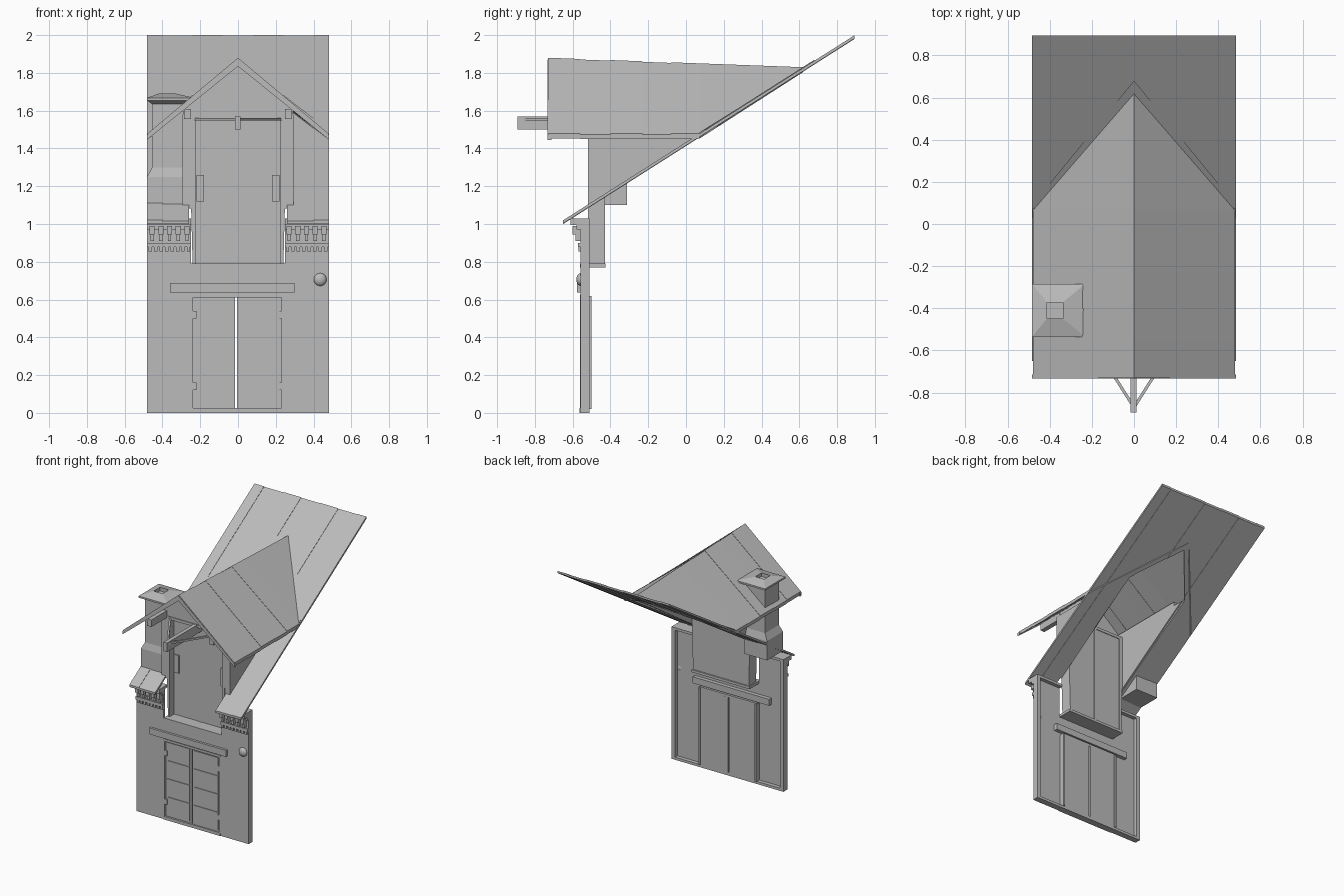
import bpy, bmesh
from mathutils import Vector

cube = bpy.data.objects.get("Cube")
if cube:
    bpy.data.objects.remove(cube)

grey = bpy.data.materials.new("plain_grey")
grey.use_nodes = True
grey.diffuse_color = (0.5, 0.5, 0.5, 1)
grey.node_tree.nodes["Principled BSDF"].inputs["Base Color"].default_value = (0.5, 0.5, 0.5, 1)


def finish(name, bm):
    bmesh.ops.recalc_face_normals(bm, faces=bm.faces)
    mesh = bpy.data.meshes.new(name)
    bm.to_mesh(mesh)
    bm.free()
    mesh.materials.append(grey)
    ob = bpy.data.objects.new(name, mesh)
    bpy.context.collection.objects.link(ob)
    return ob


def loft(name, rings):
    """Skin a list of point rings and cap both ends."""
    bm = bmesh.new()
    rows = [[bm.verts.new(p) for p in ring] for ring in rings]
    for a, b in zip(rows, rows[1:]):
        for i in range(len(a)):
            j = (i + 1) % len(a)
            bm.faces.new((a[i], a[j], b[j], b[i]))
    bm.faces.new(rows[0])
    bm.faces.new(rows[-1])
    return finish(name, bm)


def prism(name, pts, vec):
    return loft(name, [pts, [Vector(p) + Vector(vec) for p in pts]])


def box(name, x0, x1, y0, y1, z0, z1):
    return prism(name, [(x0, y0, z0), (x1, y0, z0), (x1, y1, z0), (x0, y1, z0)],
                 (0, 0, z1 - z0))


def beam(name, a, b, w):
    """Square bar lying level between two points."""
    a, b = Vector(a), Vector(b)
    side = (b - a).cross((0, 0, 1)).normalized() * w
    up = Vector((0, 0, w))
    return prism(name, [a + side + up, a - side + up, a - side - up, a + side - up], b - a)


W = 0.483                      # half width
EAVE_Y, EAVE_Z, BACK_Y, SLOPE = -0.65, 1.02, 0.893, 0.635


def roof_z(y):
    return EAVE_Z + (y - EAVE_Y) * SLOPE


def roof_y(z):
    return EAVE_Y + (z - EAVE_Z) / SLOPE


# Facade wall: thin sheet with a doorway and a loading-door notch, plus rear rims
half = [(0.24, 0), (W, 0), (W, 1.03), (0.25, 1.03), (0.25, 0.77)]
outline = [(0.24, 0.62)] + half
outline += [(-x, z) for x, z in reversed(outline)]
prism("facade_wall", [(x, -0.558, z) for x, z in outline], (0, 0.018, 0))
for s in (-1, 1):
    box("wall_side_rim", *sorted((s * W, s * (W - 0.03))), -0.545, -0.51, 0, 1.03)
    box("wall_top_rim", *sorted((s * W, s * 0.25)), -0.545, -0.51, 1.01, 1.03)
box("wall_bottom_rim", -W, W, -0.545, -0.51, 0, 0.02)

# Street doors with frame, planks and lintel
for x0, x1, off in ((-0.24, -0.015, 0), (-0.005, 0.235, 0.006)):
    box("lower_door_leaf", x0, x1, -0.548 - off, -0.51, 0.025, 0.61)
    for i in range(4):
        z = 0.04 + i * 0.142
        box("lower_door_plank", x0 + 0.015, x1 - 0.015, -0.553 - off, -0.54, z, z + 0.137)
    for z in (0.12, 0.5):
        xh = x0 if x0 < -0.1 else x1 - 0.02
        box("lower_hinge", xh, xh + 0.02, -0.562, -0.54, z, z + 0.04)
for x in (-0.255, 0.23):
    box("lower_door_jamb", x, x + 0.016, -0.562, -0.50, 0.02, 0.62)
box("lower_door_head", -0.25, 0.24, -0.562, -0.51, 0.61, 0.628)
box("threshold", -0.25, 0.24, -0.563, -0.51, 0, 0.025)
box("door_lintel", -0.36, 0.3, -0.576, -0.51, 0.638, 0.688)

# Round wall boss
bm = bmesh.new()
bmesh.ops.create_uvsphere(bm, u_segments=16, v_segments=10, radius=0.034)
bmesh.ops.scale(bm, vec=(1, 0.65, 1), verts=bm.verts)
bmesh.ops.translate(bm, vec=(0.435, -0.558, 0.706), verts=bm.verts)
boss = finish("wall_boss", bm)
for p in boss.data.polygons:
    p.use_smooth = True

# Cornice: stepped ledge, brackets and dentils on either side of the notch
for s in (-1, 1):
    def side_box(name, a, b, y0, z0, z1):
        box(name, *sorted((s * a, s * b)), y0, -0.55, z0, z1)
    side_box("cornice_ledge", 0.25, W, -0.612, 0.995, 1.03)
    side_box("cornice_band", 0.25, W, -0.58, 0.972, 0.995)
    side_box("cornice_lower_band", 0.25, W, -0.572, 0.877, 0.9)
    for i in range(5):
        x = 0.257 + i * 0.046
        side_box("cornice_bracket", x, x + 0.027, -0.6, 0.945, 0.99)
        side_box("cornice_bracket_foot", x + 0.005, x + 0.022, -0.585, 0.91, 0.945)
    for i in range(8):
        x = 0.253 + i * 0.029
        side_box("cornice_dentil", x, x + 0.018, -0.57, 0.855, 0.88)

# Main roof planks, open below the dormer
HOLE = 0.26
xs = [-W, -0.4, -HOLE, -0.24, -0.08, 0, 0.08, 0.24, HOLE, 0.4, W]
lifts = (0, 1, 1, 0, 1, 1, 0, 1, 1, 0)
for x0, x1, lift in zip(xs, xs[1:], lifts):
    inside = max(abs(x0), abs(x1)) <= HOLE
    pts = []
    for x, y in ((x0, EAVE_Y), (x1, EAVE_Y), (x1, BACK_Y), (x0, BACK_Y)):
        if inside and y == EAVE_Y:
            y = 0.56 - 1.15 * abs(x)
        pts.append((x, y, roof_z(y) - 0.003 * lift))
    prism("main_roof_plank", pts, (0, 0, -0.017))

# Dormer gable roof: planks across the slope, ending on the main roof
FRONT = -0.73


def ridge_z(y):
    return 1.88 - 0.037 * (y - FRONT)


EAVE = 1.478
ys = [FRONT, -0.56, -0.4, -0.23, -0.08, roof_y(EAVE)]
for s in (-1, 1):
    for i, (y0, y1) in enumerate(zip(ys, ys[1:])):
        d = 0.003 * (i % 2)
        prism("dormer_roof_plank",
              [(0, y0, ridge_z(y0) - d), (s * 0.48, y0, EAVE - d),
               (s * 0.48, y1, EAVE - d), (0, y1, ridge_z(y1) - d)], (0, 0, -0.026))
    y1 = ys[-1]
    prism("dormer_roof_valley",
          [(0, y1, ridge_z(y1)), (s * 0.48, y1, EAVE), (0, 0.62, ridge_z(0.62))],
          (0, 0, -0.026))
    # Valley flashing lying on the main roof
    prism("valley_flashing",
          [(s * x, y, roof_z(y) + 0.005) for x, y in
           ((0, 0.68), (0.475, 0.1), (0.475, 0.03), (0, 0.6))], (0, 0, -0.008))
    # Bargeboard at the gable edge
    prism("bargeboard",
          [(0, FRONT - 0.003, 1.872), (s * W, FRONT - 0.003, 1.47),
           (s * W, FRONT - 0.003, 1.445), (0, FRONT - 0.003, 1.835)], (0, 0.02, 0))
    # Purlin under each slope
    box("purlin", *sorted((s * 0.25, s * 0.287)), -0.71, 0.15, 1.555, 1.61)
    # Dormer cheek running back to the main roof
    prism("dormer_cheek",
          [(s * 0.25, y, z) for y, z in
           ((-0.52, roof_z(-0.52) - 0.02), (-0.52, 1.58),
            (roof_y(1.58), 1.58))], (s * 0.045, 0, 0))
    # Lower jamb beside the loading door, flaring upwards
    prism("loading_door_jamb",
          [(s * 0.225, -0.52, 0.78), (s * 0.24, -0.52, 0.78), (s * 0.25, -0.52, 1.15),
           (s * 0.295, -0.52, 1.5), (s * 0.295, -0.52, 1.57), (s * 0.225, -0.52, 1.57)],
          (0, 0.09, 0))
    # Loading door leaf, rail and hinge plate
    box("loading_door_leaf", *sorted((s * 0.004, s * 0.228)), -0.465, -0.435, 0.79, 1.565)
    box("loading_hinge", *sorted((s * 0.18, s * 0.22)), -0.474, -0.46, 1.12, 1.26)
    # Hoist brace
    beam("hoist_brace", (0, -0.87, 1.555), (s * 0.225, -0.515, 1.555), 0.007)

prism("dormer_gable_wall", [(-0.29, -0.52, 1.56), (0.29, -0.52, 1.56), (0.29, -0.52, 1.6),
                            (0, -0.52, 1.845), (-0.29, -0.52, 1.6)], (0, 0.03, 0))
box("loading_door_head", -0.25, 0.25, -0.525, -0.43, 1.55, 1.572)
box("loading_door_sill", -0.25, 0.25, -0.56, -0.425, 0.77, 0.79)
box("loading_door_seam_strip", -0.008, 0.012, -0.469, -0.43, 0.79, 1.56)
box("hoist_beam", -0.017, 0.013, -0.893, -0.45, 1.5, 1.57)


# Chimney: flared base, square shaft, and pyramidal cap with a flue
def square(r, z, cx=-0.37, cy=-0.41):
    return [(cx + a * r, cy + b * r, z) for a, b in ((-1, -1), (1, -1), (1, 1), (-1, 1))]


loft("chimney_stack", [square(0.098, 1.1, -0.383), square(0.098, 1.25, -0.383),
                       square(0.085, 1.3), square(0.085, 1.64)])
loft("chimney_cap", [square(0.085, 1.635), square(0.125, 1.655, -0.358), square(0.125, 1.668, -0.358),
                     square(0.038, 1.692, -0.375), square(0.038, 1.665, -0.375)])
